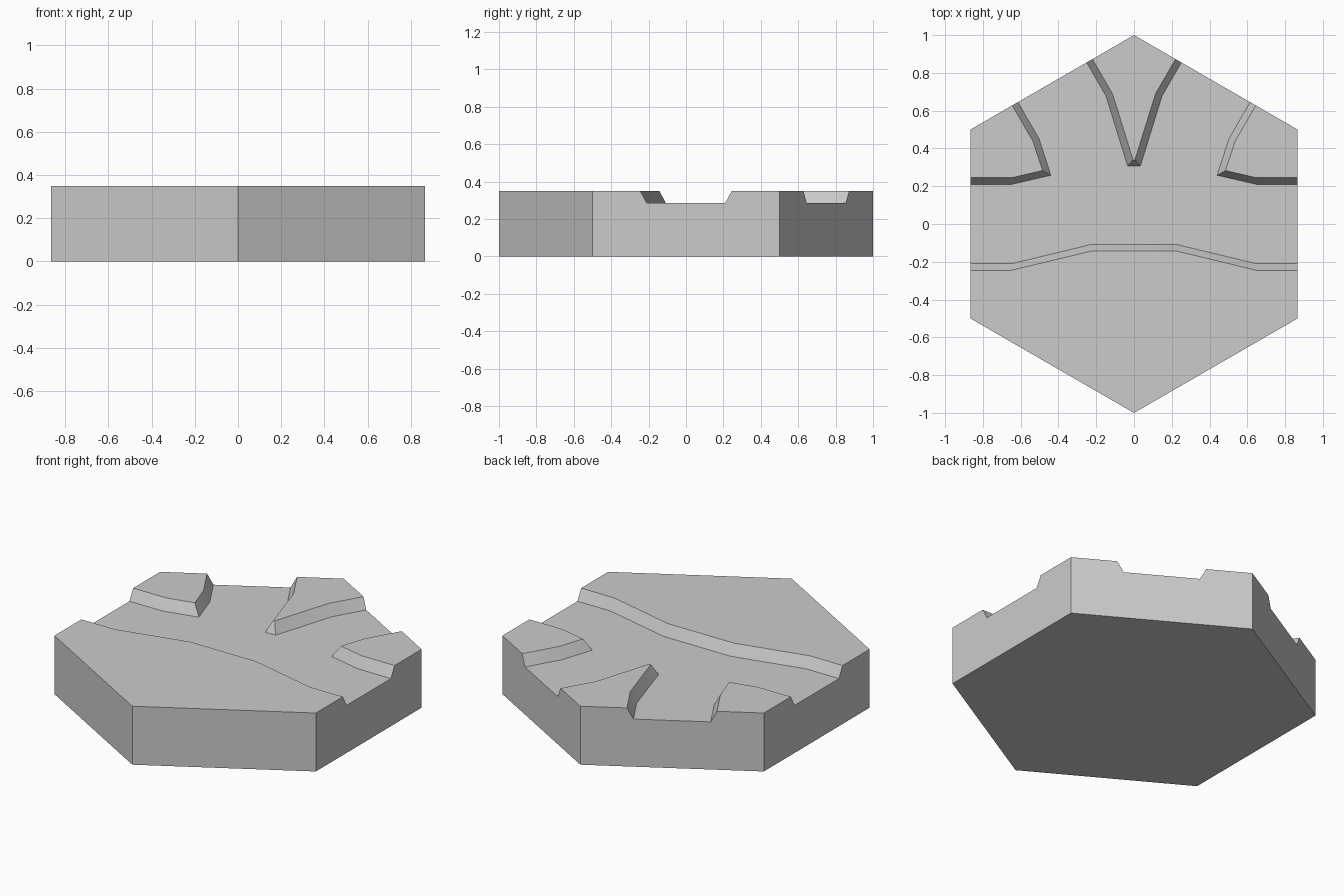
import bpy, bmesh
from math import sin, cos, pi, radians

if "Cube" in bpy.data.objects:
    bpy.data.objects.remove(bpy.data.objects["Cube"])

TOP, BED = 0.35, 0.285          # land height, river bed height
S = 3 ** 0.5 / 2


def loft(name, low, high, z0, z1):
    """Closed solid between two outlines with equal point counts."""
    bm = bmesh.new()
    a = [bm.verts.new((x, y, z0)) for x, y in low]
    b = [bm.verts.new((x, y, z1)) for x, y in high]
    n = len(a)
    bm.faces.new(a[::-1])
    bm.faces.new(b)
    for i in range(n):
        j = (i + 1) % n
        bm.faces.new((a[i], a[j], b[j], b[i]))
    bmesh.ops.recalc_face_normals(bm, faces=bm.faces)
    mesh = bpy.data.meshes.new(name)
    bm.to_mesh(mesh)
    bm.free()
    obj = bpy.data.objects.new(name, mesh)
    bpy.context.collection.objects.link(obj)
    return obj


def channel(w, south, inner, bend, tip):
    """River outline: w is the half width where it leaves the tile edges."""
    out = 1.2                    # leave the tile along each edge normal
    def leave(side):
        return (0.5 * out + side * w * S, S * out - side * w * 0.5)
    right = [south, (0.648, -w), (out, -w), (out, w), (0.648, w),
             inner, bend[0], leave(1), leave(-1), bend[1], tip]
    return right + [(-x, y) for x, y in reversed(right)]


# Hexagonal tile
hexagon = [(cos(pi / 6 + i * pi / 3), sin(pi / 6 + i * pi / 3)) for i in range(6)]
tile = loft("river_tile", hexagon, hexagon, 0, TOP)

# Branching river channel with sloped banks
low = channel(0.21, (0.224, -0.108), (0.44, 0.258),
              ((0.503, 0.452), (0.148, 0.677)), (0.034, 0.307))
high = channel(0.245, (0.22, -0.142), (0.484, 0.283),
               ((0.535, 0.438), (0.114, 0.69)), (0.005, 0.34))
t = 1.1                          # carry the slope a little above the land
over = [(a + (c - a) * t, b + (d - b) * t) for (a, b), (c, d) in zip(low, high)]
cutter = loft("channel_cutter", low, over, BED, BED + (TOP - BED) * t)
cutter.hide_render = True

# Carve the river
mod = tile.modifiers.new("river", "BOOLEAN")
mod.operation = "DIFFERENCE"
mod.solver = "EXACT"
mod.object = cutter
bpy.context.view_layer.objects.active = tile
tile.select_set(True)
bpy.ops.object.modifier_apply(modifier=mod.name)
bpy.data.objects.remove(cutter)
bpy.ops.object.shade_smooth_by_angle(angle=radians(30))
